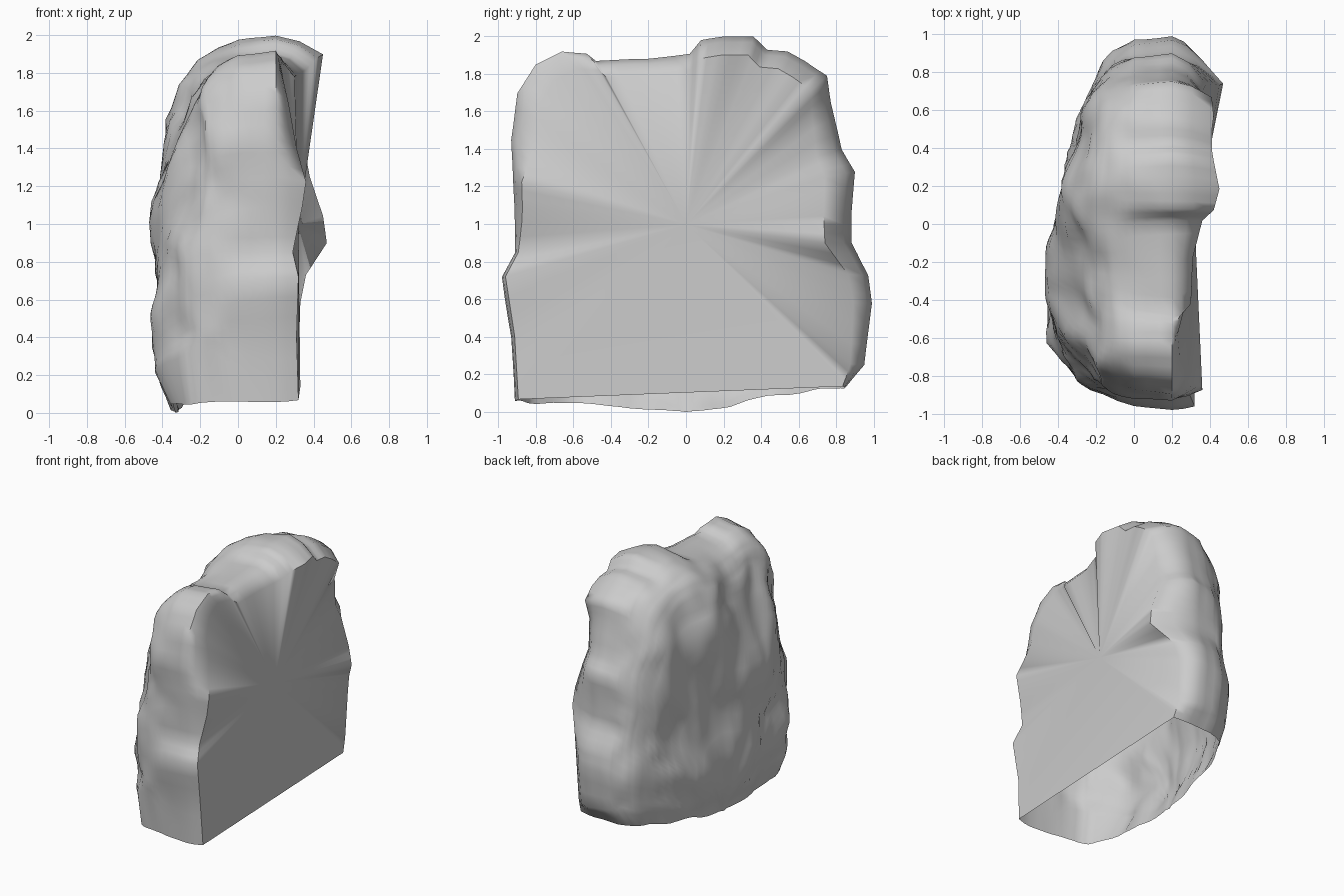
import bpy, bmesh, math
from mathutils import Vector, noise

default_cube = bpy.data.objects.get("Cube")
if default_cube:
    bpy.data.objects.remove(default_cube, do_unlink=True)


def make_material(name, colour):
    material = bpy.data.materials.new(name)
    material.use_nodes = True
    material.diffuse_color = colour
    shader = next(n for n in material.node_tree.nodes if n.type == "BSDF_PRINCIPLED")
    shader.inputs["Base Color"].default_value = colour
    return material


def interpolate(points, steps):
    """Refine a polyline, keeping its corners."""
    refined = []
    for start, end in zip(points, points[1:]):
        for step in range(steps):
            refined.append(Vector(start).lerp(Vector(end), step / steps))
    refined.append(Vector(points[-1]))
    return refined


def curve_value(table, key):
    """Look a value up in a sorted table of pairs."""
    key = min(max(key, table[0][0]), table[-1][0])
    for (a, low), (b, high) in zip(table, table[1:]):
        if key <= b:
            return low + (high - low) * (key - a) / (b - a)


def lump(point, centre, radius):
    """Soft round falloff used for the hand placed boulders."""
    distance = (point - Vector(centre)).length / radius
    return max(0, 1 - distance * distance) ** 2


# Arch outline: depth, height and the sideways reach of the flat side's rim
arch = [
    (-.91, .06, .32), (-.93, .4, .31), (-.98, .72, .32), (-.91, .85, .29),
    (-.91, 1.1, .34), (-.92, 1.25, .36), (-.93, 1.45, .31), (-.9, 1.7, .27),
    (-.8, 1.85, .24), (-.66, 1.92, .23), (-.53, 1.91, .26), (-.48, 1.87, .3),
    (-.2, 1.88, .31), (.02, 1.91, .36), (.08, 1.98, .42), (.2, 2, .45),
    (.36, 2, .42), (.43, 1.93, .41), (.54, 1.92, .41), (.63, 1.87, .42),
    (.75, 1.79, .41), (.77, 1.65, .37), (.83, 1.4, .36), (.9, 1.28, .38),
    (.88, 1.05, .45), (.88, .9, .47), (.97, .73, .36), (.99, .58, .33),
    (.95, .25, .32), (.85, .13, .33),
]
stations = interpolate(arch, 3)
# Softer outline that the bulging side settles into
soft_stations = []
for i in range(len(stations)):
    window = stations[max(0, i - 4):i + 5]
    soft_stations.append(sum(window, Vector((0, 0, 0))) / len(window))
soft_stations[0], soft_stations[-1] = stations[0], stations[-1]

# Shell section from the rim to the bulging face: share of the reach and scale
section = interpolate([
    (.2, 1), (0, .99), (-.4, .97), (-.72, .94), (-.9, .89),
    (-1, .78), (-1, .6), (-1, .4), (-1, .2), (-1, .04),
], 3)

# How far the bulging face reaches along the depth and the height
reach_by_depth = [(-1, .28), (-.9, .32), (-.78, .35), (-.6, .42), (-.3, .44),
                  (0, .41), (.3, .35), (.6, .27), (.8, .19), (1, .1)]
reach_by_height = [(0, .8), (.2, .98), (.5, 1), (1.5, .95), (1.75, .85), (1.9, .72)]

# How far the rim of the flat side is set in, by height, at each end
front_inset = [(.85, .98), (1, .96), (1.25, .95), (1.5, .85), (1.92, .88)]
back_inset = [(.13, .98), (.25, .92), (.73, .89), (.9, .84), (1.28, .82), (1.5, .85), (2, .92)]

# Boulders and hollows: centre, radius, outward push
boulders = [
    ((-.4, -.25, 1), .3, .05), ((-.4, -.6, .4), .35, .05),
    ((-.37, .15, 1.5), .35, .05), ((-.4, .1, .8), .3, -.04),
    ((-.3, -.4, 1.65), .6, -.13), ((-.3, -.85, 1.3), .45, -.1),
    ((-.36, -.38, .55), .2, -.05), ((-.3, .5, .85), .25, -.04),
]


def shell_point(station, soft, place):
    share, scale = place
    depth, height, _ = station.lerp(soft, min(1, max(0, .3 - 1.6 * share)))
    point = Vector((share, depth * scale, height * scale))
    if share < 0:
        point.x *= curve_value(reach_by_depth, point.y) * curve_value(reach_by_height, point.z)
    inward = min(1, (.25 - point.x) * 2)
    rough = noise.noise_vector(point * 3.4 + Vector((4, 1, 7)))
    fine = noise.noise_vector(point * 7)
    face = min(1, max(0, -share))
    point.x += (.045 * rough.x + .02 * fine.x) * inward * face
    radial = Vector((0, depth, height - .9)).normalized()
    point += radial * (.04 * rough.y + .02 * fine.y - .008) * inward
    start = point.copy()
    for centre, radius, push in boulders:
        point.x -= push * face * lump(start, centre, radius)
    point.x = max(point.x, -.47)
    point.z = max(point.z, .005 + .05 * abs(point.y))
    return point


def rim_point(station):
    """Edge of the flat side, set in from the ends where they overhang."""
    depth, height, reach = station
    shrink = curve_value(back_inset if depth > 0 else front_inset, height)
    return Vector((reach, depth * shrink, 1 + (height - 1) * (.9 if height > 1 else .99)))


# Rock shell: top, both ends and the bulging face, open underneath
mesh = bmesh.new()
columns = []
for station, soft in zip(stations, soft_stations):
    rim = rim_point(station)
    first = shell_point(station, soft, section[0])
    shoulder = rim.lerp(first, .5)
    shoulder.yz = rim.yz.lerp(first.yz, .7)
    points = [rim, shoulder] + [shell_point(station, soft, p) for p in section]
    columns.append([mesh.verts.new(p) for p in points])
for left, right in zip(columns, columns[1:]):
    for k in range(len(left) - 1):
        mesh.faces.new((left[k], left[k + 1], right[k + 1], right[k]))

# Flat side: a fan from one centre point to the rim
hub = mesh.verts.new((.32, 0, 1))
for left, right in zip(columns, columns[1:]):
    mesh.faces.new((hub, left[0], right[0]))
mesh.faces.new((hub, columns[-1][0], columns[0][0]))

# Foot of the bulging face
foot = mesh.verts.new((-.33, 0, .002))
for left, right in zip(columns, columns[1:]):
    mesh.faces.new((foot, right[-1], left[-1]))
bmesh.ops.recalc_face_normals(mesh, faces=mesh.faces)

# Rest on the ground
lowest = min(v.co.z for v in mesh.verts)
bmesh.ops.translate(mesh, verts=mesh.verts, vec=(0, 0, -lowest))
data = bpy.data.meshes.new("rock_slab")
mesh.to_mesh(data)
mesh.free()
rock = bpy.data.objects.new("rock_slab", data)
bpy.context.collection.objects.link(rock)
data.materials.append(make_material("stone grey", (.6, .6, .6, 1)))
bpy.context.view_layer.objects.active = rock
rock.select_set(True)
bpy.ops.object.shade_smooth_by_angle(angle=math.radians(60))
